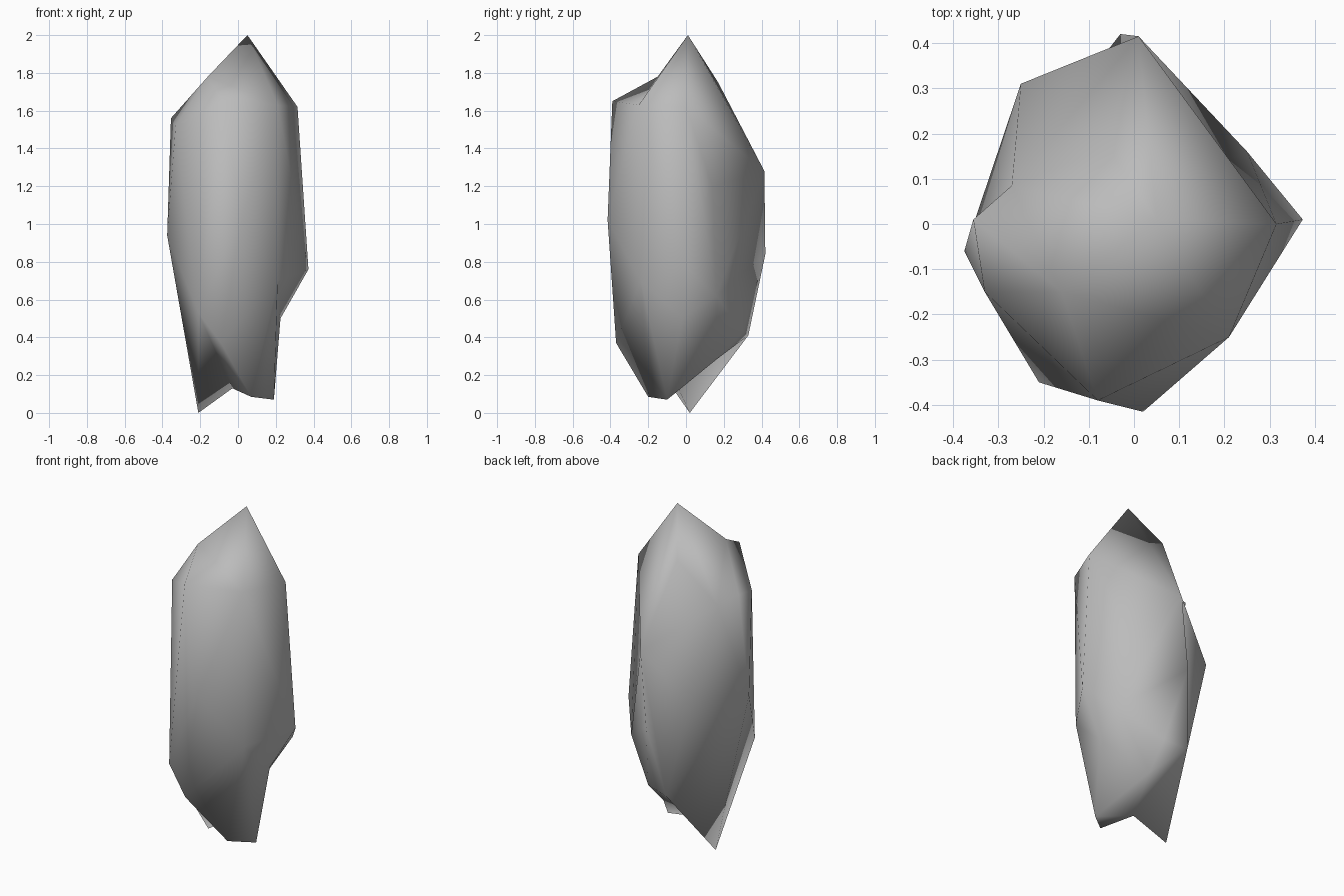
import bpy
import bmesh
from mathutils import Vector

default_cube = bpy.data.objects.get("Cube")
if default_cube:
    bpy.data.objects.remove(default_cube, do_unlink=True)


def make_material(name, color):
    material = bpy.data.materials.new(name)
    material.use_nodes = True
    material.diffuse_color = color
    shader = material.node_tree.nodes["Principled BSDF"]
    shader.inputs["Base Color"].default_value = color
    shader.inputs["Roughness"].default_value = 0.8
    return material


# Outer corners of the shard
corners = [
    (.05, .01, 2), (-.06, .17, 1.75),                          # tip and rear shoulder
    (.315, 0, 1.62), (.21, -.25, 1.63), (-.08, -.39, 1.65),    # upper ring
    (-.33, -.15, 1.52), (-.355, .01, 1.56), (.01, .415, 1.28),
    (-.375, -.06, .94), (.02, -.415, 1.02), (-.25, .31, 1.0),  # waist
    (-.03, .42, .84), (.373, .01, .76), (.21, -.24, .7),
    (-.21, -.35, .53), (-.09, -.37, .37),                      # lower front
    (-.21, .02, 0), (.07, -.2, .085), (.19, -.1, .07),         # foot
]

# Dented corners, each with the amount it is first pushed outward
dents = [
    ((-.16, -.15, 1.78), 1.3),    # front shoulder
    ((-.27, .085, 1.5), 1.3),     # right shoulder
    ((.2, .14, 1.2), 1.2),        # rear left flank
    ((.25, .16, .62), 1.2),
    ((.225, -.02, .5), 1.4),      # notch under the left corner
    ((.04, .3, .43), 1.15),       # lower back
    ((-.1, .33, .41), 1.25),
    ((.03, .17, .29), 1.4),       # hollow underside
    ((-.03, -.04, .13), 1.4),
]


def build_shard(name, material):
    bm = bmesh.new()
    centre = Vector((0, 0, 1))
    final = {}

    def add_corner(point, push=1):
        point = Vector(point)
        vert = bm.verts.new(centre + (point - centre) * push)
        final[vert] = point

    for point in corners:
        add_corner(point)
    for point, push in dents:
        add_corner(point, push)

    # Wrap the corners in a skin, then pull the dents back in
    bmesh.ops.convex_hull(bm, input=list(bm.verts))
    bmesh.ops.recalc_face_normals(bm, faces=list(bm.faces))
    for vert, point in final.items():
        vert.co = point

    # Clear corners the skin did not reach
    loose = [v for v in bm.verts if not v.link_faces]
    bmesh.ops.delete(bm, geom=loose, context="VERTS")

    # Soft shading across all facets
    for face in bm.faces:
        face.smooth = True

    mesh = bpy.data.meshes.new(name)
    bm.to_mesh(mesh)
    bm.free()
    mesh.materials.append(material)
    shard = bpy.data.objects.new(name, mesh)
    bpy.context.collection.objects.link(shard)


stone = make_material("stone grey", (.5, .5, .5, 1))
build_shard("rock_shard", stone)
